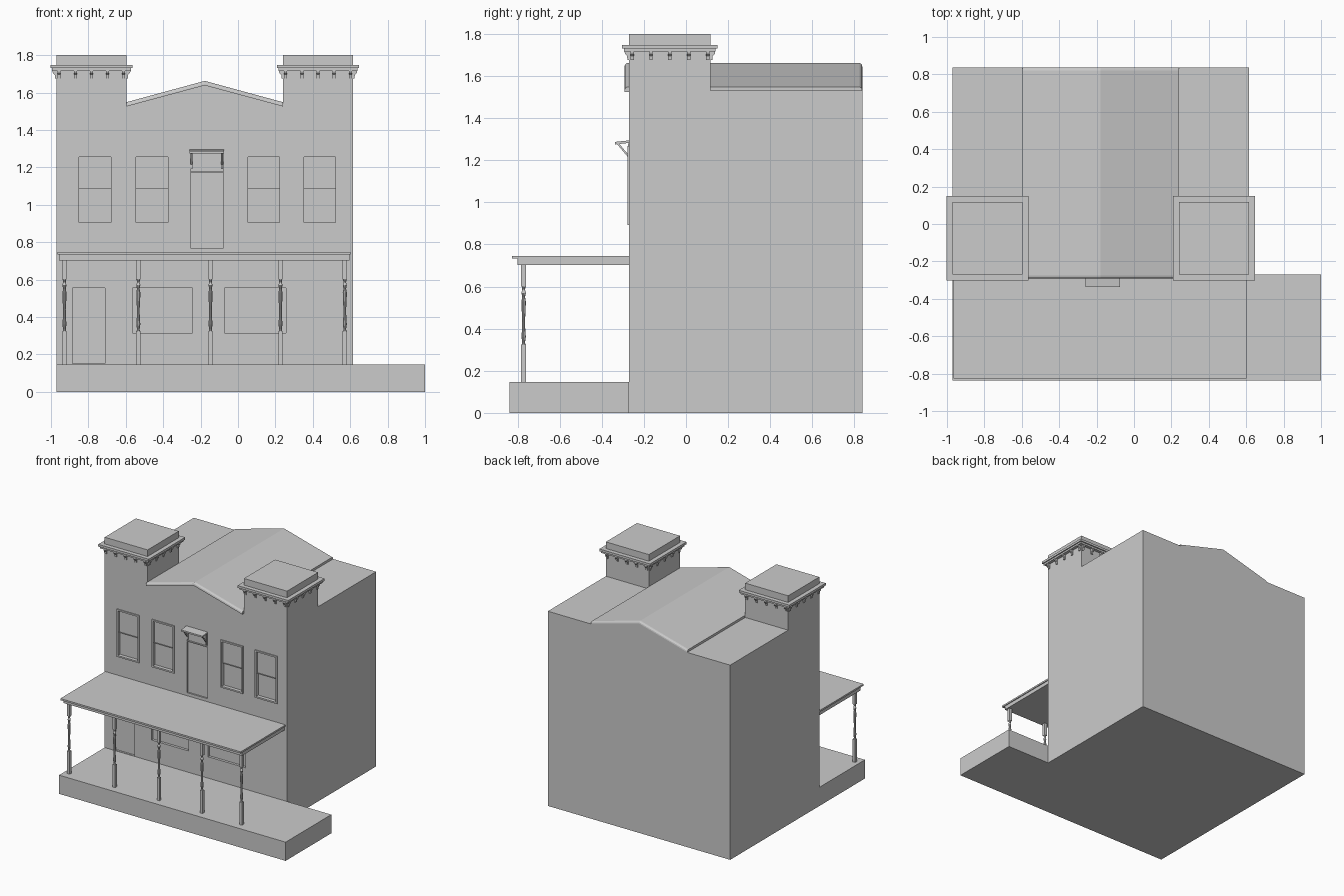
import bpy, bmesh, math
from mathutils import Vector

if "Cube" in bpy.data.objects:
    bpy.data.objects.remove(bpy.data.objects["Cube"])

FRONT, BACK = -0.27, 0.837
LEFT, RIGHT, MID = -0.97, 0.615, -0.178


def finish(bm, name):
    bmesh.ops.recalc_face_normals(bm, faces=bm.faces)
    me = bpy.data.meshes.new(name)
    bm.to_mesh(me)
    bm.free()
    ob = bpy.data.objects.new(name, me)
    bpy.context.collection.objects.link(ob)
    return ob


def add_box(bm, x0, x1, y0, y1, z0, z1):
    vs = bmesh.ops.create_cube(bm, size=1)["verts"]
    for v in vs:
        v.co = Vector((x1 if v.co.x > 0 else x0, y1 if v.co.y > 0 else y0, z1 if v.co.z > 0 else z0))


def boxes(name, *dims):
    bm = bmesh.new()
    for d in dims:
        add_box(bm, *d)
    return finish(bm, name)


def prism(bm, pts, direction):
    face = bm.faces.new([bm.verts.new(p) for p in pts])
    new = bmesh.ops.extrude_face_region(bm, geom=[face])["geom"]
    bmesh.ops.translate(bm, vec=direction, verts=[g for g in new if isinstance(g, bmesh.types.BMVert)])


# Main building: gable between two flat shoulders
bm = bmesh.new()
outline = [(LEFT, 0), (RIGHT, 0), (RIGHT, 1.53), (0.24, 1.53), (MID, 1.64), (-0.597, 1.53), (LEFT, 1.53)]
prism(bm, [(x, FRONT, z) for x, z in outline], (0, BACK - FRONT, 0))
body = finish(bm, "building_body")

# Recessed openings: upper windows, upper door, shop door, shop windows
win_x = [(-0.862, -0.668), (-0.557, -0.363), (0.041, 0.235), (0.34, 0.534)]
WZ0, WZ1 = 0.893, 1.267
F = 0.012
cuts = []
for a, b in win_x:
    cuts.append((a + F, b - F, -0.3, FRONT + 0.01, 1.085, WZ1 - F))
    cuts.append((a + F, b - F, -0.3, FRONT + 0.02, WZ0 + F, 1.0849))
cuts += [(-0.253, -0.078, -0.3, FRONT + 0.012, 0.77, 1.172),
         (-0.253, -0.078, -0.3, FRONT + 0.012, 1.178, 1.278),
         (-0.884, -0.712, -0.3, FRONT + 0.015, 0.15, 0.555),
         (-0.563, -0.242, -0.3, FRONT + 0.02, 0.315, 0.555),
         (-0.071, 0.256, -0.3, FRONT + 0.02, 0.315, 0.555)]
bpy.context.view_layer.objects.active = body
for c in cuts:
    cutter = boxes("cutter", c)
    cutter.hide_render = True
    mod = body.modifiers.new("opening", "BOOLEAN")
    mod.operation, mod.solver, mod.object = "DIFFERENCE", "EXACT", cutter
    bpy.ops.object.modifier_apply(modifier=mod.name)
    bpy.data.objects.remove(cutter)

# Upper window frames
for a, b in win_x:
    y0, y1 = -0.278, FRONT + 0.002
    boxes("window_frame",
          (a, a + F, y0, y1, WZ0, WZ1), (b - F, b, y0, y1, WZ0, WZ1),
          (a + F, b - F, y0, y1, WZ0, WZ0 + F), (a + F, b - F, y0, y1, WZ1 - F, WZ1))

# Gabled roof slab with softened front and back edges
bm = bmesh.new()
slab = [(-0.597, 1.525), (MID, 1.638), (0.241, 1.525), (0.241, 1.548), (MID, 1.662), (-0.597, 1.548)]
prism(bm, [(x, -0.292, z) for x, z in slab], (0, BACK + 0.292, 0))
tops = {(round(x, 3), round(z, 3)) for x, z in slab[3:]}
edges = [e for e in bm.edges
         if abs(e.verts[0].co.y - e.verts[1].co.y) < 1e-5
         and all((round(v.co.x, 3), round(v.co.z, 3)) in tops for v in e.verts)]
bmesh.ops.bevel(bm, geom=edges, offset=0.016, segments=3, profile=0.5, affect="EDGES")
finish(bm, "gable_roof")


# Corner towers with cornice and brackets
def tower(x0, x1, side):
    y1 = 0.117
    boxes(side + "_tower", (x0, x1, FRONT, y1, 1.5, 1.8))
    bm = bmesh.new()
    for out, z0, z1 in ((0.024, 1.716, 1.73), (0.033, 1.73, 1.748)):
        add_box(bm, x0 - out, x1 + out, FRONT - out, y1 + out, z0, z1)
    finish(bm, side + "_cornice")
    bm = bmesh.new()
    shape = [(-0.002, 1.718), (0.022, 1.718), (0.02, 1.705), (0.01, 1.695), (0.008, 1.676), (-0.002, 1.676)]
    w = 0.016
    for i in range(5):
        x = x0 + 0.014 + i * (x1 - x0 - 0.028) / 4 - w / 2
        y = FRONT + 0.014 + i * (y1 - FRONT - 0.028) / 4 - w / 2
        prism(bm, [(x, FRONT - d, z) for d, z in shape], (w, 0, 0))
        prism(bm, [(x, y1 + d, z) for d, z in shape], (w, 0, 0))
        prism(bm, [(x0 - d, y, z) for d, z in shape], (0, w, 0))
        prism(bm, [(x1 + d, y, z) for d, z in shape], (0, w, 0))
    finish(bm, side + "_brackets")


tower(LEFT, -0.597, "left")
tower(0.241, RIGHT, "right")

# Boardwalk
boxes("boardwalk", (LEFT, 1.0, -0.837, FRONT, 0, 0.147))

# Porch roof: beam layer under a thin overhanging deck
boxes("porch_roof",
      (-0.958, 0.595, -0.8, FRONT, 0.703, 0.733),
      (-0.966, 0.602, -0.826, FRONT, 0.733, 0.746))

# Porch posts: square ends with a turned middle
turning = [(0.010, 0.32), (0.007, 0.335), (0.011, 0.36), (0.008, 0.40), (0.007, 0.44), (0.010, 0.49),
           (0.011, 0.53), (0.007, 0.55), (0.011, 0.57), (0.007, 0.585), (0.010, 0.605)]
SIDES, PY = 10, -0.771
for px in (-0.928, -0.533, -0.147, 0.227, 0.571):
    bm = bmesh.new()
    rings = [[bm.verts.new((px + r * math.cos(2 * math.pi * k / SIDES),
                            PY + r * math.sin(2 * math.pi * k / SIDES), z)) for k in range(SIDES)]
             for r, z in turning]
    for lo, hi in zip(rings, rings[1:]):
        for k in range(SIDES):
            n = (k + 1) % SIDES
            bm.faces.new((lo[k], lo[n], hi[n], hi[k]))
    bm.faces.new(rings[0])
    bm.faces.new(rings[-1])
    h = 0.0115
    add_box(bm, px - h, px + h, PY - h, PY + h, 0.145, 0.325)
    add_box(bm, px - h, px + h, PY - h, PY + h, 0.60, 0.705)
    finish(bm, "porch_post")

# Small canopy over the upper door with diagonal struts
bm = bmesh.new()
prism(bm, [(-0.26, FRONT, 1.282), (-0.26, -0.336, 1.275), (-0.26, -0.336, 1.287), (-0.26, FRONT, 1.294)], (0.186, 0, 0))
finish(bm, "door_canopy")
bm = bmesh.new()
for x in (-0.253, -0.091):
    prism(bm, [(x, FRONT, 1.208), (x, FRONT, 1.222), (x, -0.318, 1.279), (x, -0.328, 1.277)], (0.01, 0, 0))
    add_box(bm, x, x + 0.01, FRONT - 0.006, FRONT + 0.002, 1.19, 1.28)
finish(bm, "canopy_struts")
